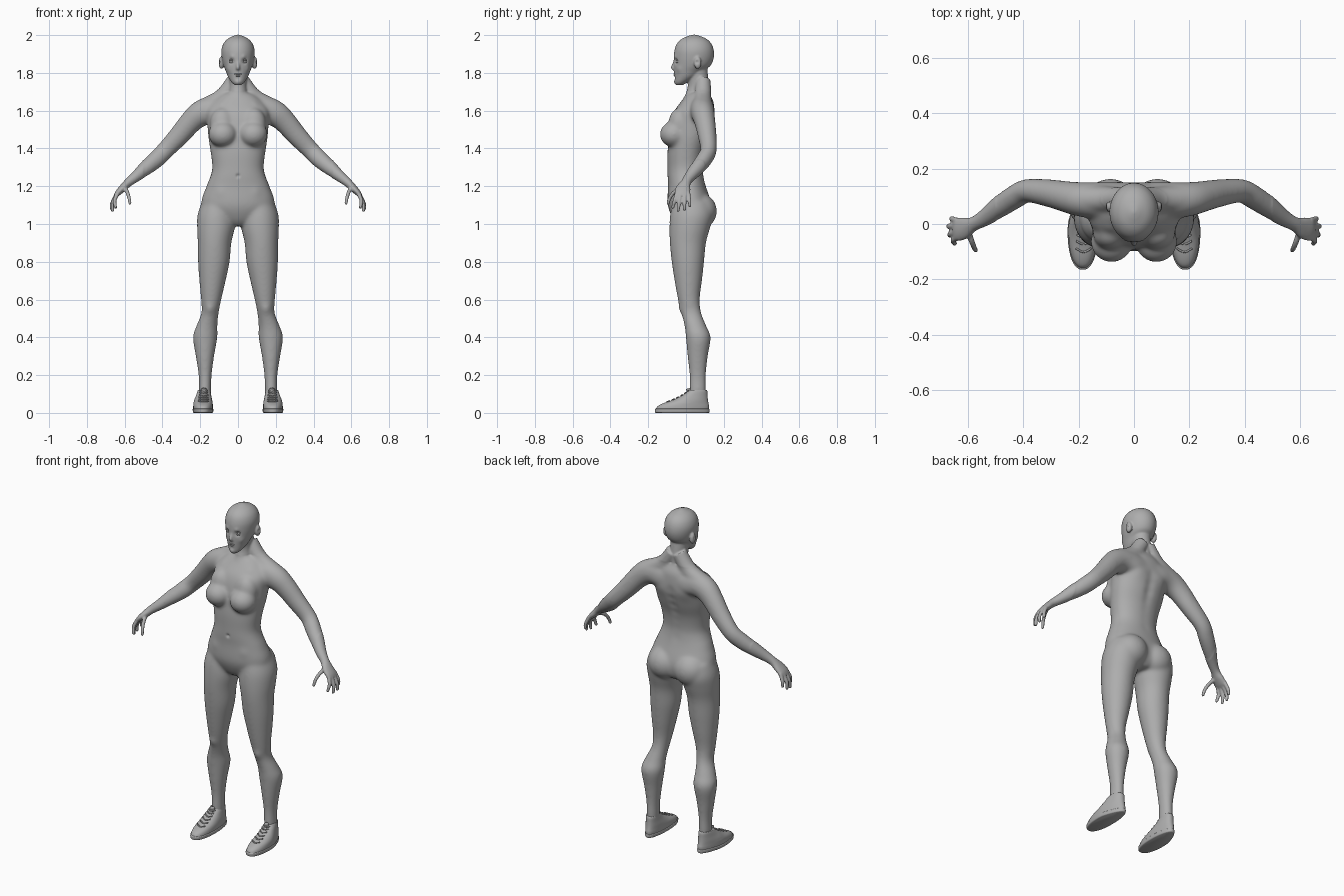
import bpy, bmesh, math
from mathutils import Vector, kdtree

if "Cube" in bpy.data.objects:
    bpy.data.objects.remove(bpy.data.objects["Cube"])

GREY = (0.42, 0.42, 0.42, 1.0)
grey = bpy.data.materials.new("plain grey")
grey.use_nodes = True
grey.diffuse_color = GREY
grey.node_tree.nodes["Principled BSDF"].inputs["Base Color"].default_value = GREY
SIDES = (1, -1)


def add_object(name, bm):
    bmesh.ops.recalc_face_normals(bm, faces=bm.faces)
    mesh = bpy.data.meshes.new(name)
    bm.to_mesh(mesh)
    bm.free()
    mesh.materials.append(grey)
    mesh.shade_smooth()
    obj = bpy.data.objects.new(name, mesh)
    bpy.context.scene.collection.objects.link(obj)
    return obj


def spline(rows, steps):
    """Catmull-Rom interpolation of rows of numbers."""
    out = []
    for i in range(len(rows) - 1):
        p = [rows[max(0, min(len(rows) - 1, i + k))] for k in (-1, 0, 1, 2)]
        for s in range(steps):
            t = s / steps
            out.append([b + 0.5 * t * (c - a + t * (2 * a - 5 * b + 4 * c - d
                        + t * (3 * (b - c) + d - a))) for a, b, c, d in zip(*p)])
    return out + [list(rows[-1])]


def loft(bm, rows, side=1, flat=False, power=2.0, seg=28, steps=5):
    """Skin rings (x, y, z, width, depth); flat keeps every ring level."""
    rows = spline(rows, steps)
    centres = [Vector((r[0] * side, r[1], r[2])) for r in rows]
    rings = []
    for i, row in enumerate(rows):
        t = centres[min(i + 1, len(rows) - 1)] - centres[max(i - 1, 0)]
        if flat:
            t = Vector((0, 0, 1))
        u = t.cross(Vector((0, 1, 0))).normalized()
        v = t.cross(u).normalized()
        ring = []
        for k in range(seg):
            a = math.tau * k / seg
            c, s = math.cos(a), math.sin(a)
            c, s = (math.copysign(abs(q) ** (2 / power), q) for q in (c, s))
            ring.append(bm.verts.new(centres[i] + u * c * row[3] + v * s * row[4]))
        rings.append(ring)
    for a, b in zip(rings, rings[1:]):
        for k in range(seg):
            j = (k + 1) % seg
            bm.faces.new((a[k], a[j], b[j], b[k]))
    bm.faces.new(rings[0])
    bm.faces.new(rings[-1])


def tube(bm, points, r0, r1, side=1, seg=12):
    n = len(points) - 1
    loft(bm, [(*p, *[r0 + (r1 - r0) * i / n] * 2) for i, p in enumerate(points)],
         side, seg=seg)


def blob(bm, centre, radii, side=1):
    made = bmesh.ops.create_uvsphere(bm, u_segments=28, v_segments=18, radius=1)
    for v in made["verts"]:
        v.co = Vector((side * centre[0] + v.co.x * radii[0],
                       centre[1] + v.co.y * radii[1], centre[2] + v.co.z * radii[2]))


body = bmesh.new()

# Torso: z, y centre, half width, half depth
TORSO = [(.99, .03, .03, .07), (1.03, .03, .13, .10), (1.10, .02, .193, .115),
         (1.2, .005, .167, .1), (1.25, -.002, .147, .096), (1.3, -.004, .136, .094),
         (1.38, .002, .145, .1), (1.46, .02, .157, .11), (1.54, .035, .163, .115),
         (1.6, .045, .165, .105), (1.65, .06, .13, .085), (1.69, .065, .08, .06)]
loft(body, [(0, y, z, w, d) for z, y, w, d in TORSO], flat=True, power=2.2, seg=48)

# Neck and head
NECK = [(1.58, .07, .07, .07), (1.65, .058, .06, .075), (1.7, .062, .05, .06),
        (1.74, .066, .047, .056), (1.8, .06, .05, .055), (1.85, .06, .05, .05)]
loft(body, [(0, y, z, w, d) for z, y, w, d in NECK], flat=True)
HEAD = [(1.735, -.035, .016, .018), (1.75, -.026, .034, .034), (1.78, .0, .053, .062),
        (1.81, .015, .065, .079), (1.84, .033, .077, .098), (1.88, .041, .086, .106),
        (1.92, .043, .088, .104), (1.955, .043, .077, .091), (1.98, .043, .055, .066),
        (1.995, .043, .026, .032), (2.002, .043, .006, .008)]
loft(body, [(0, y, z, w, d) for z, y, w, d in HEAD], flat=True, seg=48)
tube(body, [(0, -.056, 1.87), (0, -.064, 1.845), (0, -.071, 1.826)], .007, .011)
blob(body, (0, -.066, 1.823), (.012, .013, .009))

LEG = [(1.12, .10, .03, .09, .1), (1.05, .113, .03, .1, .113), (.98, .117, .02, .1, .108),
       (.9, .124, .01, .089, .096), (.8, .128, .01, .084, .086), (.7, .135, .012, .07, .073),
       (.6, .142, .015, .054, .058), (.53, .148, .028, .046, .053), (.46, .165, .05, .056, .058),
       (.4, .174, .065, .065, .066), (.3, .175, .062, .049, .054), (.2, .174, .062, .035, .044),
       (.12, .175, .062, .033, .044), (.05, .175, .06, .03, .04)]
ARM = [(.05, .08, 1.6, .075, .07), (.14, .085, 1.603, .073, .066), (.2, .09, 1.583, .069, .062),
       (.25, .1, 1.54, .061, .056), (.31, .112, 1.47, .055, .05), (.385, .12, 1.39, .048, .043),
       (.43, .098, 1.345, .047, .043), (.48, .065, 1.302, .041, .04), (.54, .022, 1.252, .029, .03),
       (.58, 0, 1.22, .023, .026), (.61, -.014, 1.19, .02, .039), (.635, -.02, 1.165, .016, .042),
       (.65, -.022, 1.148, .009, .036)]
FINGERS = [[(.637, -.048, 1.162), (.653, -.06, 1.125), (.648, -.07, 1.088)],
           [(.643, -.03, 1.157), (.664, -.037, 1.11), (.664, -.042, 1.072)],
           [(.643, -.008, 1.157), (.667, -.008, 1.11), (.668, -.008, 1.077)],
           [(.637, .012, 1.165), (.656, .018, 1.125), (.658, .02, 1.098)],
           [(.6, -.02, 1.19), (.587, -.06, 1.17), (.577, -.085, 1.14), (.572, -.095, 1.11)]]
for side in SIDES:
    # Legs, hips and chest
    loft(body, [(x, y, z, w, d) for z, x, y, w, d in LEG], side, flat=True, seg=36)
    blob(body, (.085, .073, 1.068), (.097, .09, .094), side)
    blob(body, (.081, -.064, 1.475), (.076, .075, .069), side)
    blob(body, (.083, -.035, 1.53), (.066, .058, .085), side)
    # Shoulder slope, arms and hands
    tube(body, [(.02, .09, 1.76), (.08, .09, 1.675), (.17, .09, 1.62)], .04, .05, side, 24)
    loft(body, ARM, side)
    for finger in FINGERS:
        tube(body, finger, .0115, .009, side)
        blob(body, finger[-1], (.009, .009, .009), side)
    # Ears
    blob(body, (.088, .062, 1.853), (.015, .02, .033), side)

# Fuse the body into one skin
body_obj = add_object("body", body)
remesh = body_obj.modifiers.new("fuse", "REMESH")
remesh.mode = "VOXEL"
remesh.voxel_size = .0052
relax = body_obj.modifiers.new("relax", "SMOOTH")
relax.iterations = 4
fused = bpy.data.meshes.new_from_object(
    body_obj.evaluated_get(bpy.context.evaluated_depsgraph_get()))
bm = bmesh.new()
bm.from_mesh(fused)
bpy.data.objects.remove(body_obj)

# Blend joints, but keep head and hands crisp
soft = [v for v in bm.verts if v.co.z < 1.7 and abs(v.co.x) < .5]
for _ in range(28):
    bmesh.ops.smooth_vert(bm, verts=soft, factor=.5, use_axis_x=True,
                          use_axis_y=True, use_axis_z=True)

# Sculpted dents and bumps: centre, radius, push (mirrored when off centre)
SCULPT = [((.034, -.055, 1.862), .02, (0, .012, 0)), ((.032, -.058, 1.884), .018, (0, -.004, 0)),
          ((.048, -.035, 1.82), .025, (.002, -.003, 0)), ((0, -.06, 1.772), .016, (0, .004, 0)),
          ((0, -.06, 1.75), .018, (0, -.004, 0)), ((0, -.1, 1.255), .013, (0, .009, 0)),
          ((.103, .058, 1.857), .012, (-.008, 0, 0)), ((.09, .14, 1.55), .07, (0, .008, 0)),
          ((.1, -.03, 1.655), .03, (0, -.006, .003)), ((.15, -.03, .55), .04, (0, -.007, 0)),
          ((.1, -.09, 1.17), .04, (0, -.003, 0))]
SCULPT += [((0, .13, 1.25 + .05 * k), .04, (0, -.008, 0)) for k in range(7)]
tree = kdtree.KDTree(len(bm.verts))
bm.verts.ensure_lookup_table()
for i, v in enumerate(bm.verts):
    tree.insert(v.co, i)
tree.balance()
for c, r, push in SCULPT:
    for side in SIDES if c[0] else (1,):
        for _, i, dist in tree.find_range((side * c[0], c[1], c[2]), r * 2):
            f = math.exp(-2 * (dist / r) ** 2)
            bm.verts[i].co += Vector((side * push[0], push[1], push[2])) * f

# Briefs: a thin shell over the hips
briefs = bm.copy()
briefs.normal_update()
bmesh.ops.delete(briefs, context="FACES", geom=[
    f for f in briefs.faces
    if not 1.005 < f.calc_center_median().z < 1.18 or abs(f.calc_center_median().x) > .3])
for v in briefs.verts:
    v.co += v.normal * .001
add_object("body", bm)
add_object("briefs", briefs)

# Eyes, eyelids and lips
face = bmesh.new()
for side in SIDES:
    blob(face, (.033, -.032, 1.861), (.016, .016, .014), side)
    for lift in (.008, -.006):
        tube(face, [(.017, -.046, 1.86), (.027, -.0495, 1.861 + lift),
                    (.04, -.047, 1.861 + lift), (.05, -.037, 1.862)], .003, .003, side)
add_object("eyes", face)
lips = bmesh.new()
blob(lips, (0, -.054, 1.794), (.021, .012, .005))
blob(lips, (0, -.053, 1.785), (.019, .012, .005))
add_object("lips", lips)

# Shoes: z, y centre, half width, half length
SOLE = [(0, -.02, .048, .139), (.004, -.02, .053, .144), (.018, -.02, .055, .145), (.022, -.02, .052, .142)]
UPPER = [(.018, -.02, .052, .141), (.035, -.014, .052, .136), (.05, -.002, .051, .121),
         (.068, .022, .048, .094), (.09, .044, .043, .07), (.112, .06, .039, .053), (.122, .063, .036, .047)]
for side, label in zip(SIDES, ("left", "right")):
    for part, rows in (("sole", SOLE), ("shoe", UPPER)):
        shoe = bmesh.new()
        loft(shoe, [(.185, y, z, w, d) for z, y, w, d in rows], side, True, 2.3, 40)
        for v in shoe.verts:  # narrower heel, lower toe
            v.co.x -= (v.co.x - side * .185) * max(0, v.co.y) * 2
            v.co.x -= side * max(0, v.co.y) * .1
        add_object(f"{label}_{part}", shoe)
    laces = bmesh.new()
    for z, y, w, d in spline(UPPER[2:6], 2)[1:]:
        for tilt in SIDES:
            tube(laces, [(.182 + s * w * .55, y - d * (1 - .12 * abs(s)) - .001, z + tilt * s * .006)
                         for s in (-1, 0, 1)], .0035, .0035, side, 8)
    # Tongue above the laces
    tube(laces, [(.18, .024, .1), (.18, .016, .118), (.18, .012, .13)], .016, .012, side)
    add_object(f"{label}_laces", laces)
